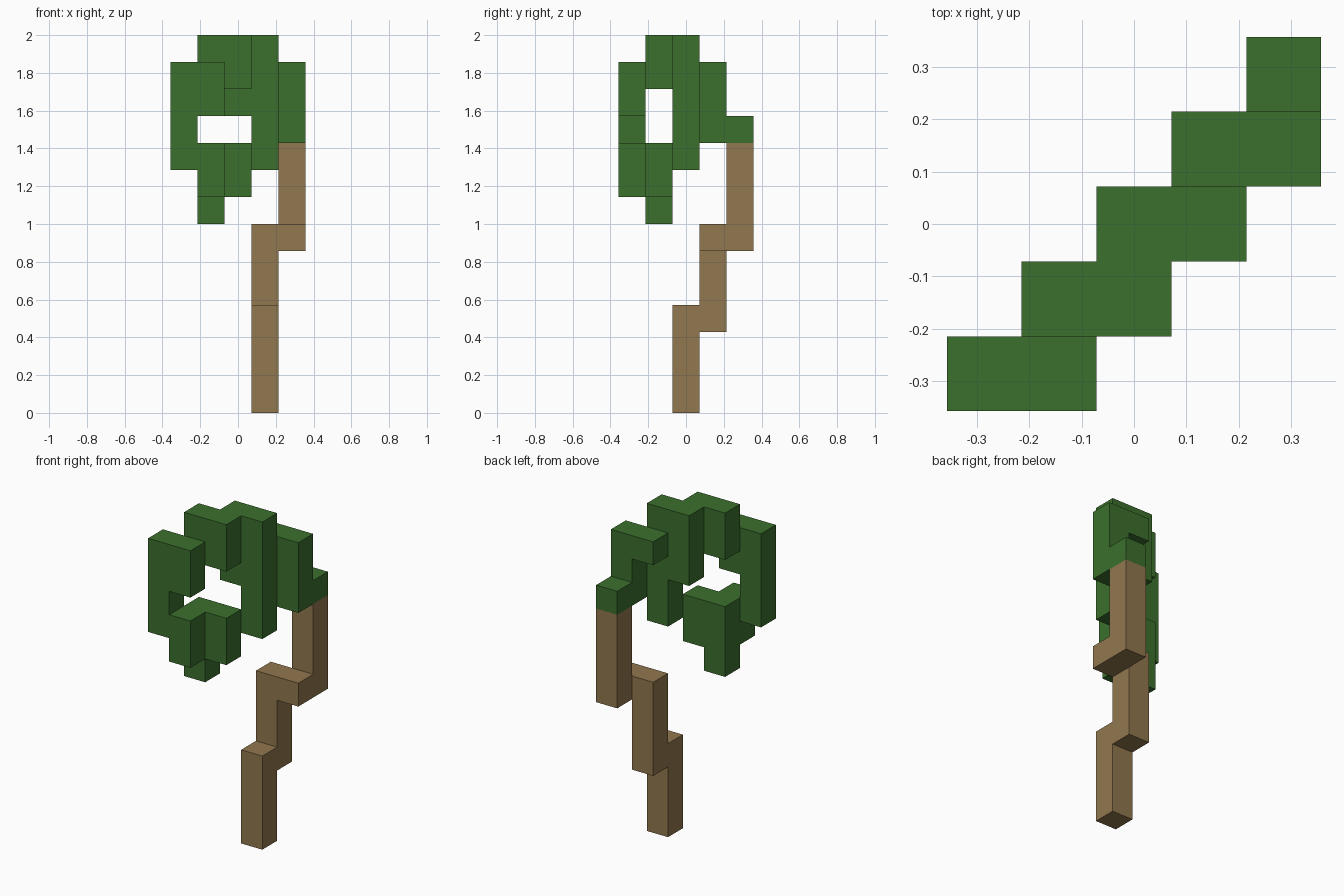
import bpy
import bmesh
from mathutils import Vector

if "Cube" in bpy.data.objects:
    bpy.data.objects.remove(bpy.data.objects["Cube"], do_unlink=True)

UNIT = 1 / 7  # edge of one block
HALF = 2.5    # half the grid width in blocks


def make_material(name, colour):
    mat = bpy.data.materials.new(name)
    mat.use_nodes = True
    mat.diffuse_color = colour
    mat.node_tree.nodes["Principled BSDF"].inputs["Base Color"].default_value = colour
    return mat


def block_part(name, columns, mat):
    """Join block columns (column, row, bottom, top) into one closed shell."""
    cells = {(i, j, k) for i, j, low, high in columns for k in range(low, high)}
    bm = bmesh.new()
    for cell in sorted(cells):
        centre = Vector(cell) + Vector((0.5 - HALF, 0.5 - HALF, 0.5))
        for axis in range(3):
            for sign in (-1, 1):
                step = Vector((0, 0, 0))
                step[axis] = sign
                if tuple(int(c + s) for c, s in zip(cell, step)) in cells:
                    continue
                # Outer face of this block
                u, v = Vector((0, 0, 0)), Vector((0, 0, 0))
                u[(axis + 1) % 3] = 0.5
                v[(axis + 2) % 3] = 0.5 * sign
                mid = centre + step * 0.5
                corners = (mid - u - v, mid + u - v, mid + u + v, mid - u + v)
                bm.faces.new([bm.verts.new(c * UNIT) for c in corners])
    bmesh.ops.remove_doubles(bm, verts=bm.verts, dist=0.001)
    bmesh.ops.dissolve_limit(bm, angle_limit=0.01, verts=bm.verts, edges=bm.edges)
    mesh = bpy.data.meshes.new(name)
    bm.to_mesh(mesh)
    bm.free()
    mesh.materials.append(mat)
    obj = bpy.data.objects.new(name, mesh)
    bpy.context.collection.objects.link(obj)
    return obj


green = make_material("leaf green", (0.044, 0.160, 0.026, 1))
brown = make_material("bark brown", (0.285, 0.185, 0.077, 1))

# Stepped trunk, rising diagonally
block_part("trunk", [
    (3, 2, 0, 4), (3, 3, 3, 7), (4, 3, 6, 7), (4, 4, 6, 10),
], brown)

# Curling ring of foliage with a hanging tip
block_part("foliage", [
    (4, 4, 10, 11), (4, 3, 10, 13), (3, 3, 12, 13),
    (3, 2, 9, 14), (2, 2, 11, 14),
    (2, 1, 12, 14), (1, 1, 12, 14),
    (1, 0, 11, 13), (0, 0, 9, 13), (1, 0, 8, 10),
    (1, 1, 7, 10), (2, 1, 8, 10),
], green)
